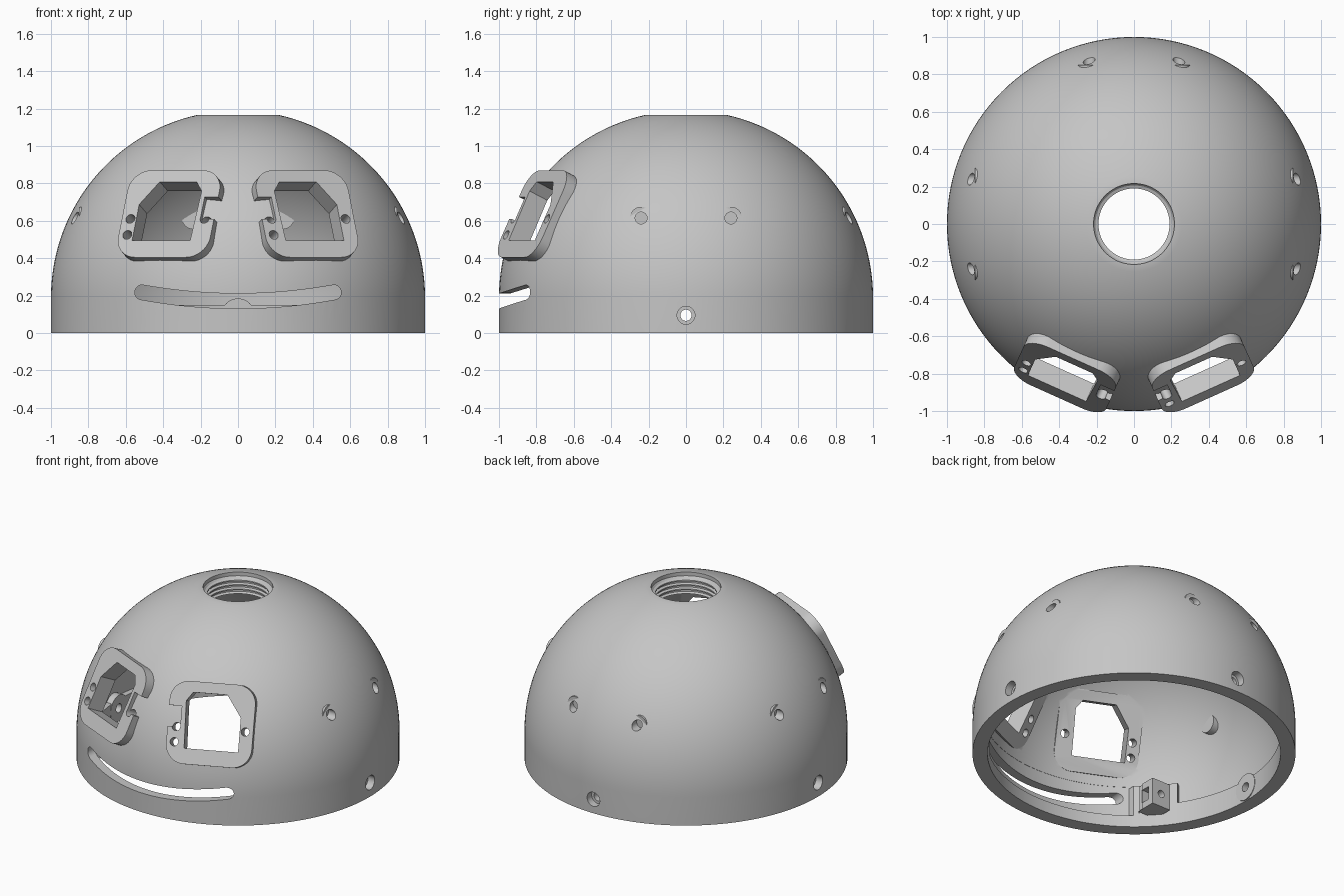
import bpy, bmesh, math
from mathutils import Matrix, Vector

cube = bpy.data.objects.get("Cube")
if cube:
    bpy.data.objects.remove(cube, do_unlink=True)

mat = bpy.data.materials.new("plain grey")
mat.use_nodes = True
GREY = (0.56, 0.56, 0.56, 1)
mat.diffuse_color = GREY
mat.node_tree.nodes["Principled BSDF"].inputs["Base Color"].default_value = GREY

BASE = 0.19      # height of the straight skirt, centre of the dome
SKIRT = 0.907    # inside radius of the thick bottom band
BAND_Z = 0.15    # height of that band
INNER = 0.945    # inside radius of the dome
RIM_Z = 1.165    # flat top


def finish(name, bm):
    bmesh.ops.recalc_face_normals(bm, faces=bm.faces)
    me = bpy.data.meshes.new(name)
    bm.to_mesh(me)
    bm.free()
    ob = bpy.data.objects.new(name, me)
    me.materials.append(mat)
    bpy.context.collection.objects.link(ob)
    return ob


def prism(name, pts, frame, d0, d1):
    """Outline in the frame's xy plane, extruded along its z from d0 to d1."""
    bm = bmesh.new()
    a = [bm.verts.new(frame @ Vector((x, y, d0))) for x, y in pts]
    b = [bm.verts.new(frame @ Vector((x, y, d1))) for x, y in pts]
    n = len(pts)
    bm.faces.new(a)
    bm.faces.new(b)
    for i in range(n):
        j = (i + 1) % n
        bm.faces.new((a[i], a[j], b[j], b[i]))
    return finish(name, bm)


def circle(r, cx=0, cy=0, n=32):
    return [(cx + r * math.cos(math.tau * i / n), cy + r * math.sin(math.tau * i / n))
            for i in range(n)]


def rounded(w, h, r, n=10):
    pts = []
    for k, (sx, sy) in enumerate(((1, 1), (-1, 1), (-1, -1), (1, -1))):
        for i in range(n + 1):
            t = math.pi / 2 * (k + i / n)
            pts.append((sx * (w - r) + r * math.cos(t), sy * (h - r) + r * math.sin(t)))
    return pts


def rect(x0, x1, y0, y1):
    return [(x0, y0), (x1, y0), (x1, y1), (x0, y1)]


def aimed(direction, origin):
    """Frame at the origin point, its z pointing along the direction."""
    n = Vector(direction).normalized()
    u = Vector((0, 0, 1)).cross(n).normalized()
    m = Matrix((u, n.cross(u), n)).transposed().to_4x4()
    return Matrix.Translation(origin) @ m


def combine(target, other, op):
    mod = target.modifiers.new(op, 'BOOLEAN')
    mod.operation = op
    mod.solver = 'EXACT'
    mod.object = other
    dg = bpy.context.evaluated_depsgraph_get()
    dg.update()
    me = bpy.data.meshes.new_from_object(target.evaluated_get(dg))
    target.modifiers.clear()
    target.data = me
    bpy.data.objects.remove(other, do_unlink=True)


# Dome shell: turned profile with skirt, flat rim, threaded neck, inside and bottom band
profile = [(SKIRT, 0), (1, 0)]
top = math.asin(RIM_Z - BASE)
profile += [(math.cos(top * i / 40), BASE + math.sin(top * i / 40)) for i in range(41)]
profile += [(0.216, RIM_Z), (0.216, 1.14), (0.206, 1.128)]
for i in range(3):
    z = 1.122 - i * 0.03
    profile += [(0.19, z), (0.19, z - 0.008), (0.206, z - 0.014), (0.206, z - 0.024)]
profile += [(0.19, 1.03), (0.25, 1.03)]
neck = math.acos(0.25 / INNER)
profile += [(INNER * math.cos(neck * i / 40), BASE + INNER * math.sin(neck * i / 40))
            for i in range(40, -1, -1)]
profile += [(INNER, BAND_Z), (SKIRT, BAND_Z)]
SEG = 128
bm = bmesh.new()
rings = []
for k in range(SEG):
    t = math.tau * k / SEG
    rings.append([bm.verts.new((r * math.cos(t), r * math.sin(t), z)) for r, z in profile])
for k in range(SEG):
    a, b = rings[k], rings[(k + 1) % SEG]
    for i in range(len(profile)):
        j = (i + 1) % len(profile)
        bm.faces.new((a[i], b[i], b[j], a[j]))
dome = finish("dome_shell", bm)

adds, cuts = [], []

# Eye plates: rounded blocks with a side notch, a window and screw holes
yaw, tilt = math.radians(24.2), math.radians(25.7)
for s in (-1, 1):
    n = Vector((s * math.sin(yaw) * math.cos(tilt), -math.cos(yaw) * math.cos(tilt), math.sin(tilt)))
    u = Vector((s * math.cos(yaw), math.sin(yaw), 0))
    v = Vector((-s * math.sin(yaw) * math.sin(tilt), math.cos(yaw) * math.sin(tilt), math.cos(tilt)))
    frame = Matrix.Translation((0, 0, BASE + 0.014)) @ Matrix((u, v, n)).transposed().to_4x4()
    plate = prism("eye_plate", rounded(0.27, 0.258, 0.12), frame, 0.885, 1.0)
    combine(plate, prism("notch", rect(-0.4, -0.19, -0.03, 0.1), frame, 0.94, 1.1), 'DIFFERENCE')
    adds.append(plate)
    window = [(-0.155, -0.16), (0.185, -0.16), (0.185, 0.055), (0.09, 0.19),
              (-0.125, 0.19), (-0.165, 0.135)]
    cuts.append(prism("eye_window", window, frame, 0.7, 1.2))
    for hx, hy in ((-0.215, -0.03), (0.22, -0.03), (-0.22 * s, -0.125)):
        cuts.append(prism("eye_screw_hole", circle(0.026, hx, hy, 20), frame, 0.7, 1.2))

# Blind level peg holes with bosses inside: two on each side and two at the back
SIDES = ((1, 0, 0), (-1, 0, 0), (0, 1, 0))
for d in SIDES:
    for off in (-0.24, 0.24):
        f = aimed(d, (off * abs(d[1]), off * abs(d[0]), 0.615))
        adds.append(prism("peg_boss", circle(0.06), f, 0.795, 0.85))
        cuts.append(prism("peg_hole", circle(0.032), f, 0.83, 1.1))

# Counterbored screw holes low on the sides and back, in round bosses
for d in SIDES:
    f = aimed(d, (0, 0, 0.095))
    adds.append(prism("screw_boss", circle(0.09), f, 0.9, 0.97))
    cuts.append(prism("screw_bore", circle(0.03), f, 0.8, 1.1))
    cuts.append(prism("screw_counterbore", circle(0.048), f, 0.95, 1.1))

# Raised band around the front, inside, which holds the mouth recess
a0, a1 = math.radians(212.8), math.radians(327.2)
angles = [a0 + (a1 - a0) * i / 40 for i in range(41)]
band = [(SKIRT * math.cos(t), SKIRT * math.sin(t)) for t in angles]
band += [(0.97 * math.cos(t), 0.97 * math.sin(t)) for t in reversed(angles)]
adds.append(prism("front_band", band, Matrix(), 0.1, 0.29))

# Square bracket block inside, beyond the right end of the mouth
adds.append(prism("bracket", rect(-0.71, -0.57, -0.64, -0.5), Matrix(), 0.08, 0.26))
cuts.append(prism("bracket_hole", circle(0.025), aimed((0, 1, 0), (-0.64, 0, 0.17)), -0.6, -0.4))
cuts.append(prism("bracket_slot", rect(-0.03, 0.03, -0.045, 0.045),
                  aimed((-1, 0, 0), (0, -0.57, 0.17)), 0.5, 0.63))

# Mouth: curved slot right through, with a shallow wider recess inside
facing = Matrix(((1, 0, 0, 0), (0, 0, 1, 0), (0, 1, 0, 0), (0, 0, 0, 1)))
recess = prism("mouth_recess", rect(-0.58, 0.58, 0.08, 0.3), facing, -1.1, -0.6)
combine(recess, prism("recess_limit", circle(0.94, n=SEG), Matrix(), -0.1, 0.6), 'INTERSECT')
cuts.append(recess)


def mid(x):
    return 0.171 + 0.046 * (x / 0.51) ** 2


HALF, R, N = 0.512, 0.04, 24
xs = [HALF * (2 * i / N - 1) for i in range(N + 1)]
turn = [math.pi * i / 10 for i in range(1, 10)]
slot = [(x, mid(x) - R) for x in xs]
slot += [(HALF + R * math.sin(t), mid(HALF) - R * math.cos(t)) for t in turn]
slot += [(x, mid(x) + R) for x in reversed(xs)]
slot += [(-HALF - R * math.sin(t), mid(HALF) + R * math.cos(t)) for t in turn]
cuts.append(prism("mouth_slot", slot, facing, -1.1, -0.6))

for part in adds:
    combine(dome, part, 'UNION')
for part in cuts:
    combine(dome, part, 'DIFFERENCE')

# Smooth curved surfaces, keep edges sharp
bpy.ops.object.select_all(action='DESELECT')
dome.select_set(True)
bpy.context.view_layer.objects.active = dome
bpy.ops.object.shade_smooth_by_angle(angle=math.radians(25))
